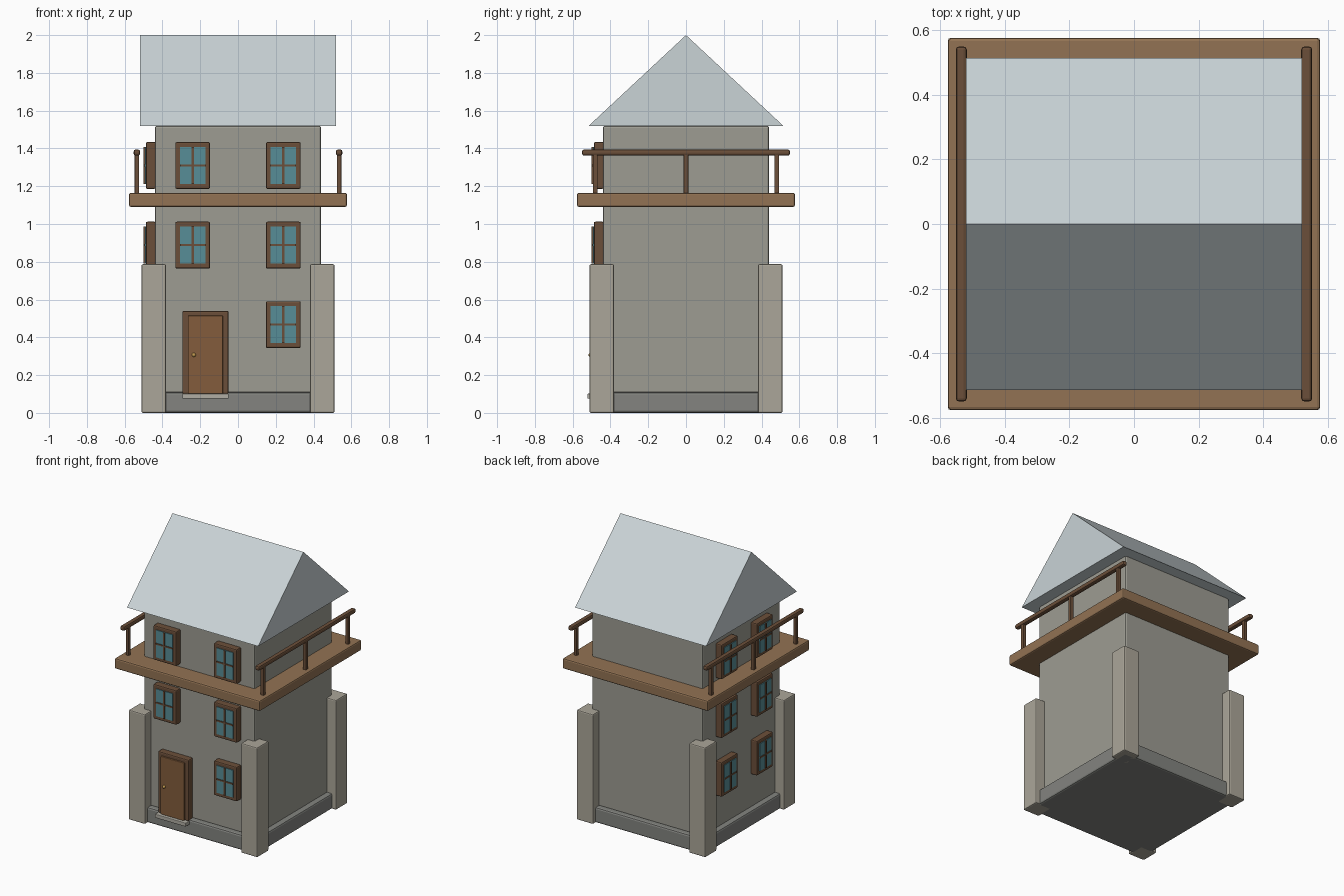
import bpy, bmesh
from math import pi
from mathutils import Matrix, Vector

if "Cube" in bpy.data.objects:
    bpy.data.objects.remove(bpy.data.objects["Cube"])


def mat(name, r, g, b):
    m = bpy.data.materials.new(name)
    m.diffuse_color = (*[(c / 255) ** 2.2 for c in (r, g, b)], 1)
    m.use_nodes = True
    m.node_tree.nodes["Principled BSDF"].inputs["Base Color"].default_value = m.diffuse_color
    return m


WALL = mat("wall_stone", 156, 155, 145)
PIER = mat("pier_stone", 170, 165, 152)
BASE = mat("base_stone", 130, 131, 127)
STEP = mat("step_stone", 175, 172, 162)
ROOF = mat("roof_slate", 200, 210, 213)
DECK = mat("deck_wood", 145, 114, 84)
DARK = mat("dark_wood", 107, 80, 60)
DOOR = mat("door_wood", 130, 93, 62)
GLASS = mat("glass", 88, 140, 150)
BRASS = mat("brass", 190, 150, 80)


def finish(name, bm, material, bevel=0.0, seg=2, xf=None):
    bmesh.ops.recalc_face_normals(bm, faces=bm.faces[:])
    me = bpy.data.meshes.new(name)
    bm.to_mesh(me)
    bm.free()
    ob = bpy.data.objects.new(name, me)
    bpy.context.collection.objects.link(ob)
    me.materials.append(material)
    if xf:
        ob.matrix_world = xf
    if bevel:
        m = ob.modifiers.new("bevel", "BEVEL")
        m.width, m.segments = bevel, seg
    return ob


def box(name, lo, hi, material, bevel=0.0, seg=2, xf=None):
    lo, hi = Vector(lo), Vector(hi)
    bm = bmesh.new()
    bmesh.ops.create_cube(bm, size=1)
    bmesh.ops.scale(bm, vec=hi - lo, verts=bm.verts)
    bmesh.ops.translate(bm, vec=(lo + hi) / 2, verts=bm.verts)
    return finish(name, bm, material, bevel, seg, xf)


# Tower body and plinth
box("plinth", (-.48, -.48, 0), (.48, .48, .11), BASE, .012)
box("tower_wall", (-.44, -.44, .1), (.44, .44, 1.52), WALL, .012)

# Corner piers
for sx in (-1, 1):
    for sy in (-1, 1):
        cx, cy = sx * .446, sy * .446
        box("corner_pier", (cx - .065, cy - .065, 0), (cx + .065, cy + .065, .787), PIER, .008)

# Gable roof, ridge along x
bm = bmesh.new()
tri = bm.faces.new([bm.verts.new((-.52, y, z)) for y, z in ((-.515, 1.52), (.515, 1.52), (0, 2))])
ext = bmesh.ops.extrude_face_region(bm, geom=[tri], use_keep_orig=True)
bmesh.ops.translate(bm, vec=(1.04, 0, 0),
                    verts=[v for v in ext["geom"] if isinstance(v, bmesh.types.BMVert)])
finish("roof", bm, ROOF)

# Balcony deck with a railing on each side
box("balcony_deck", (-.577, -.577, 1.09), (.577, .577, 1.165), DECK, .01)
for sx in (-1, 1):
    x = sx * .535
    box("handrail", (x - .017, -.55, 1.362), (x + .017, .55, 1.394), DARK, .01)
    for y in (-.48, 0, .48):
        box("rail_post", (x - .012, y - .012, 1.16), (x + .012, y + .012, 1.37), DARK, .003)


# Windows: built for the front wall, turned for the left wall
def window(u, z, turn):
    xf = Matrix.Rotation(turn, 4, "Z")
    box("window_frame", (u - .092, -.488, z - .124), (u + .092, -.435, z + .124), DARK, .008, 2, xf)
    box("window_glass", (u - .067, -.493, z - .098), (u + .067, -.48, z + .098), GLASS, 0, 1, xf)
    box("window_mullion", (u - .006, -.5, z - .098), (u + .006, -.485, z + .098), DARK, 0, 1, xf)
    box("window_crossbar", (u - .067, -.498, z - .005), (u + .067, -.485, z + .005), DARK, 0, 1, xf)


for z in (.467, .888, 1.31):
    window(.24, z, 0)
    if z > .5:
        window(-.24, z, 0)
    for u in (-.2, .2):
        window(u, z, -pi / 2)

# Door, knob and doorstep
box("door_frame", (-.295, -.488, .1), (-.05, -.435, .54), DARK, .008)
box("door_panel", (-.265, -.5, .1), (-.08, -.48, .515), DOOR, .004)
box("doorstep", (-.295, -.522, .075), (-.05, -.44, .102), STEP, .004)
bm = bmesh.new()
bmesh.ops.create_uvsphere(bm, u_segments=16, v_segments=8, radius=.011,
                          matrix=Matrix.Translation((-.234, -.505, .307)))
for f in bm.faces:
    f.smooth = True
finish("door_knob", bm, BRASS)
